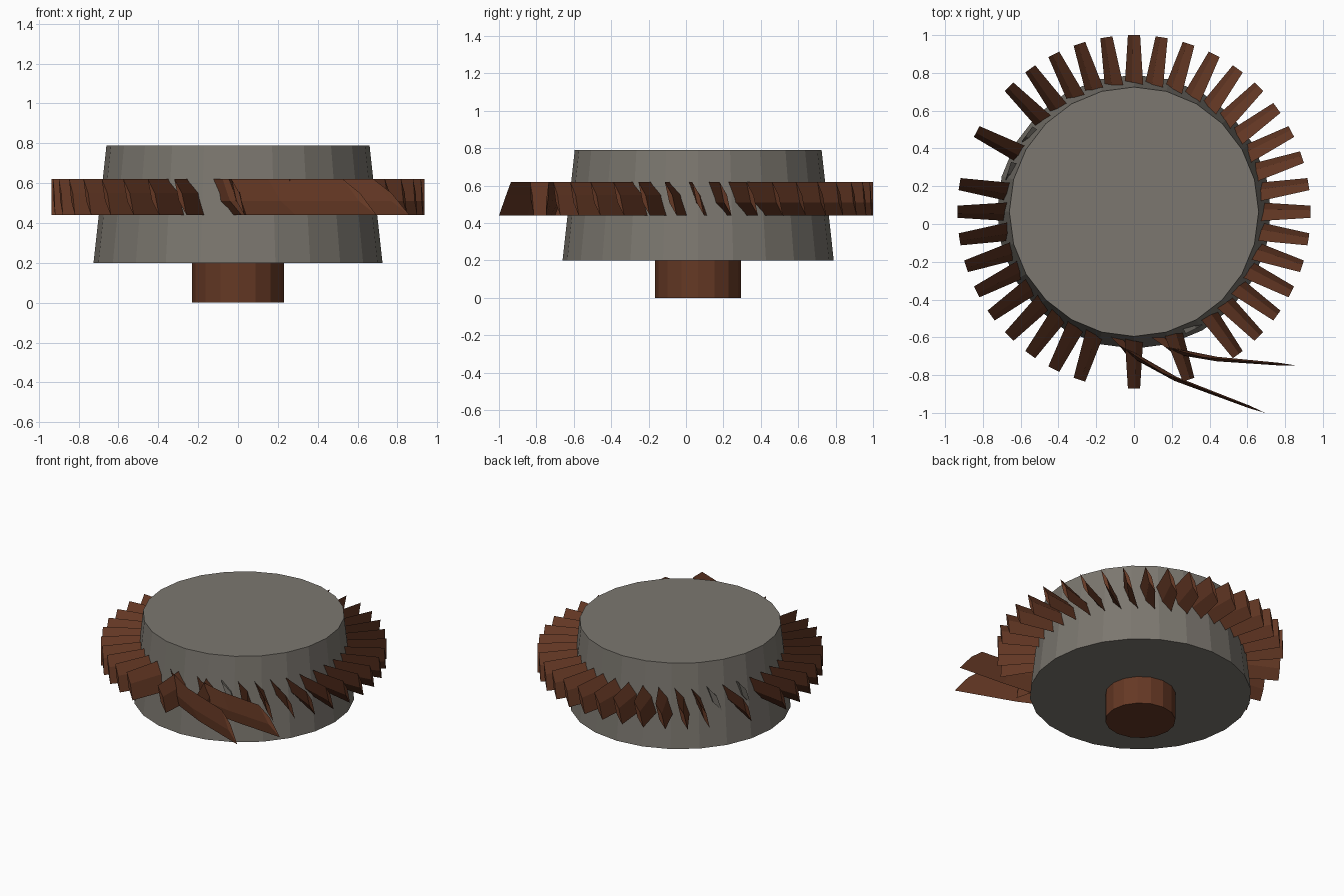
import bpy, bmesh
from math import cos, sin, radians
from mathutils import Vector

if "Cube" in bpy.data.objects:
    bpy.data.objects.remove(bpy.data.objects["Cube"])

CY = 0.065  # rotor axis sits slightly behind the origin


def material(name, rgb):
    m = bpy.data.materials.new(name)
    m.diffuse_color = (*rgb, 1)
    m.use_nodes = True
    m.node_tree.nodes["Principled BSDF"].inputs["Base Color"].default_value = m.diffuse_color
    return m


BROWN = material("rusty_brown", (0.13, 0.04, 0.018))
GREY = material("worn_grey", (0.2, 0.185, 0.16))


def finish(bm, name, mat):
    bmesh.ops.recalc_face_normals(bm, faces=bm.faces)
    me = bpy.data.meshes.new(name)
    bm.to_mesh(me)
    bm.free()
    me.materials.append(mat)
    ob = bpy.data.objects.new(name, me)
    bpy.context.collection.objects.link(ob)
    return ob


def drum(name, sides, r0, r1, z0, z1, mat):
    bm = bmesh.new()
    bmesh.ops.create_cone(bm, cap_ends=True, segments=sides,
                          radius1=r0, radius2=r1, depth=z1 - z0)
    bmesh.ops.translate(bm, verts=bm.verts, vec=(0, CY, (z0 + z1) / 2))
    finish(bm, name, mat)


def loft(name, rings, mat):
    bm = bmesh.new()
    vs = [[bm.verts.new(p) for p in r] for r in rings]
    n = len(vs[0])
    for a, b in zip(vs, vs[1:]):
        for i in range(n):
            j = (i + 1) % n
            bm.faces.new((a[i], a[j], b[j], b[i]))
    bm.faces.new(vs[0])
    bm.faces.new(vs[-1])
    finish(bm, name, mat)


# Slanted diamond blade section: (tangential offset, height)
SECTION = [(-0.052, 0.62), (0.013, 0.55), (0.052, 0.44), (-0.013, 0.51)]


def blade(name, deg, r_tip, tip_scale, mat):
    a = radians(deg)
    out, tan = Vector((cos(a), sin(a), 0)), Vector((-sin(a), cos(a), 0))
    rings = []
    for r, s in ((0.62, 1.0), (r_tip, tip_scale)):
        rings.append([Vector((0, CY, z)) + out * r + tan * u * s for u, z in SECTION])
    loft(name, rings, mat)


def bent_blade(name, path):
    # path rows: centre x, y, half slant along the blade, half thickness
    pts = [Vector((p[0], p[1], 0)) for p in path]
    rings = []
    for i, (x, y, h, t) in enumerate(path):
        d = (pts[min(i + 1, len(pts) - 1)] - pts[max(i - 1, 0)]).normalized()
        if i == 0:
            d = Vector((1, 0, 0))
        n = Vector((-d.y, d.x, 0))
        up = Vector((0, 0, 1))
        rings.append([pts[i] - d * h + up * 0.62,
                      pts[i] + n * t + up * 0.55,
                      pts[i] + d * h + up * 0.44,
                      pts[i] - n * t + up * 0.51])
    loft(name, rings, BROWN)


# Shaft and tapered disc
drum("shaft", 16, 0.23, 0.23, 0, 0.21, BROWN)
drum("rotor_disc", 24, 0.725, 0.66, 0.2, 0.79, GREY)

# Ring of 40 blades, with broken and bent positions
BROKEN, BENT = (144, 162, 297), (261, 279)
for k in range(40):
    deg = k * 9
    if deg in BROKEN:
        blade(f"blade_stub_{k}", deg, 0.70, 0.95, GREY)
    elif deg not in BENT:
        blade(f"blade_{k}", deg, 0.935, 0.62, BROWN)

# Two blades bent forward and sideways
bent_blade("bent_blade_a", [(-0.10, -0.57, 0.05, 0.02), (-0.03, -0.68, 0.06, 0.016),
                            (0.22, -0.82, 0.075, 0.012), (0.61, -0.968, 0.09, 0.007)])
bent_blade("bent_blade_b", [(0.10, -0.57, 0.05, 0.02), (0.22, -0.675, 0.06, 0.016),
                            (0.44, -0.715, 0.075, 0.012), (0.77, -0.742, 0.09, 0.007)])
